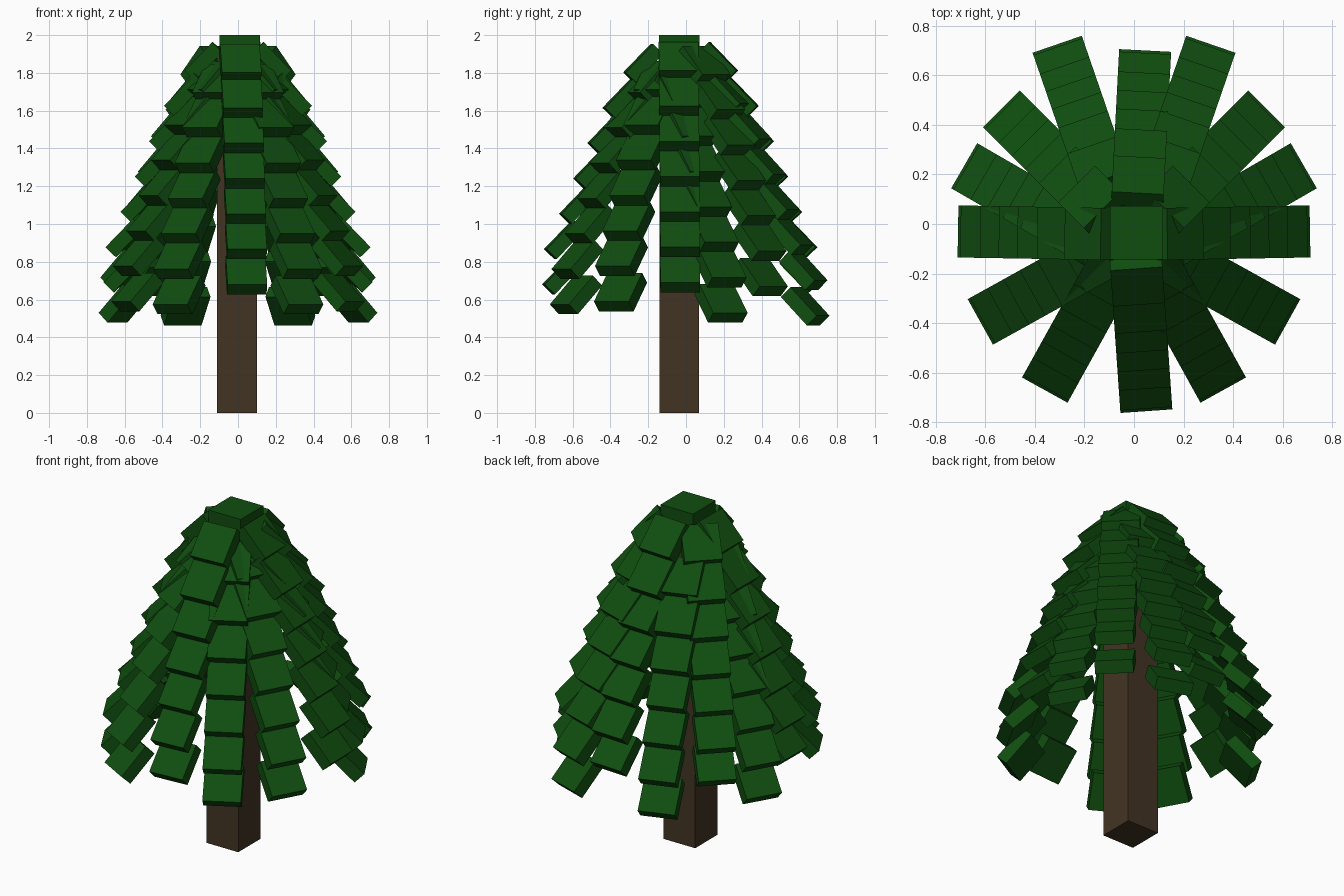
import bpy, bmesh
from math import radians, cos, sin
from mathutils import Matrix, Vector

if "Cube" in bpy.data.objects:
    bpy.data.objects.remove(bpy.data.objects["Cube"], do_unlink=True)


def material(name, color):
    m = bpy.data.materials.new(name)
    m.use_nodes = True
    m.diffuse_color = color
    m.node_tree.nodes["Principled BSDF"].inputs["Base Color"].default_value = color
    return m


green = material("dark needle green", (0.005, 0.075, 0.005, 1))
brown = material("bark brown", (0.055, 0.034, 0.017, 1))


def add_object(name, bm, mat):
    mesh = bpy.data.meshes.new(name)
    bm.to_mesh(mesh)
    bm.free()
    mesh.materials.append(mat)
    bpy.context.collection.objects.link(bpy.data.objects.new(name, mesh))


def add_box(bm, size, matrix):
    bmesh.ops.create_cube(bm, size=1, matrix=matrix @ Matrix.Diagonal((*size, 1)))


def block(name, size, center, mat):
    bm = bmesh.new()
    add_box(bm, size, Matrix.Translation(center))
    add_object(name, bm, mat)


# Trunk and crown cap
block("trunk", (0.21, 0.21, 1.9), (-0.005, -0.035, 0.95), brown)
block("crown_cap", (0.215, 0.215, 0.11), (0.01, -0.035, 1.945), green)

# Each branch is a chain of overlapping slabs stepping up and inward from its tip
STEP_BACK = (0, 0.01, 0.09, 0.165, 0.24, 0.32, 0.43)
RISE = 0.187
LENGTH, WIDTH, THICK = 0.21, 0.21, 0.075
TILT = radians(46)


def branch(name, x, y, z, yaw):
    bm = bmesh.new()
    a = radians(yaw)
    for i, back in enumerate(STEP_BACK):
        # upper outer edge of the slab sits at this point
        edge = Vector((x - back * cos(a), y - back * sin(a), z + i * RISE))
        frame = (Matrix.Translation(edge) @ Matrix.Rotation(a, 4, "Z")
                 @ Matrix.Rotation(TILT, 4, "Y")
                 @ Matrix.Translation((-LENGTH / 2, 0, -THICK / 2)))
        add_box(bm, (LENGTH, WIDTH, THICK), frame)
    add_object(name, bm, green)


# Single branches on the centre line
branch("front_branch", 0.05, -0.755, 0.68, -86)
branch("back_branch", 0.045, 0.70, 0.69, 87)

# Paired branches: name, tip position, heading
PAIRS = [
    ("side_branch", 0.71, -0.03, 0.69, 1),
    ("front_side_branch", 0.62, -0.395, 0.59, -29),
    ("front_inner_branch", 0.36, -0.67, 0.575, -61),
    ("back_side_branch", 0.685, 0.235, 0.53, 30),
    ("back_corner_branch", 0.535, 0.465, 0.67, 45),
    ("back_inner_branch", 0.31, 0.725, 0.515, 71),
]
for name, x, y, z, yaw in PAIRS:
    branch("left_" + name, x, y, z, yaw)
    branch("right_" + name, -x, y, z, 180 - yaw)
